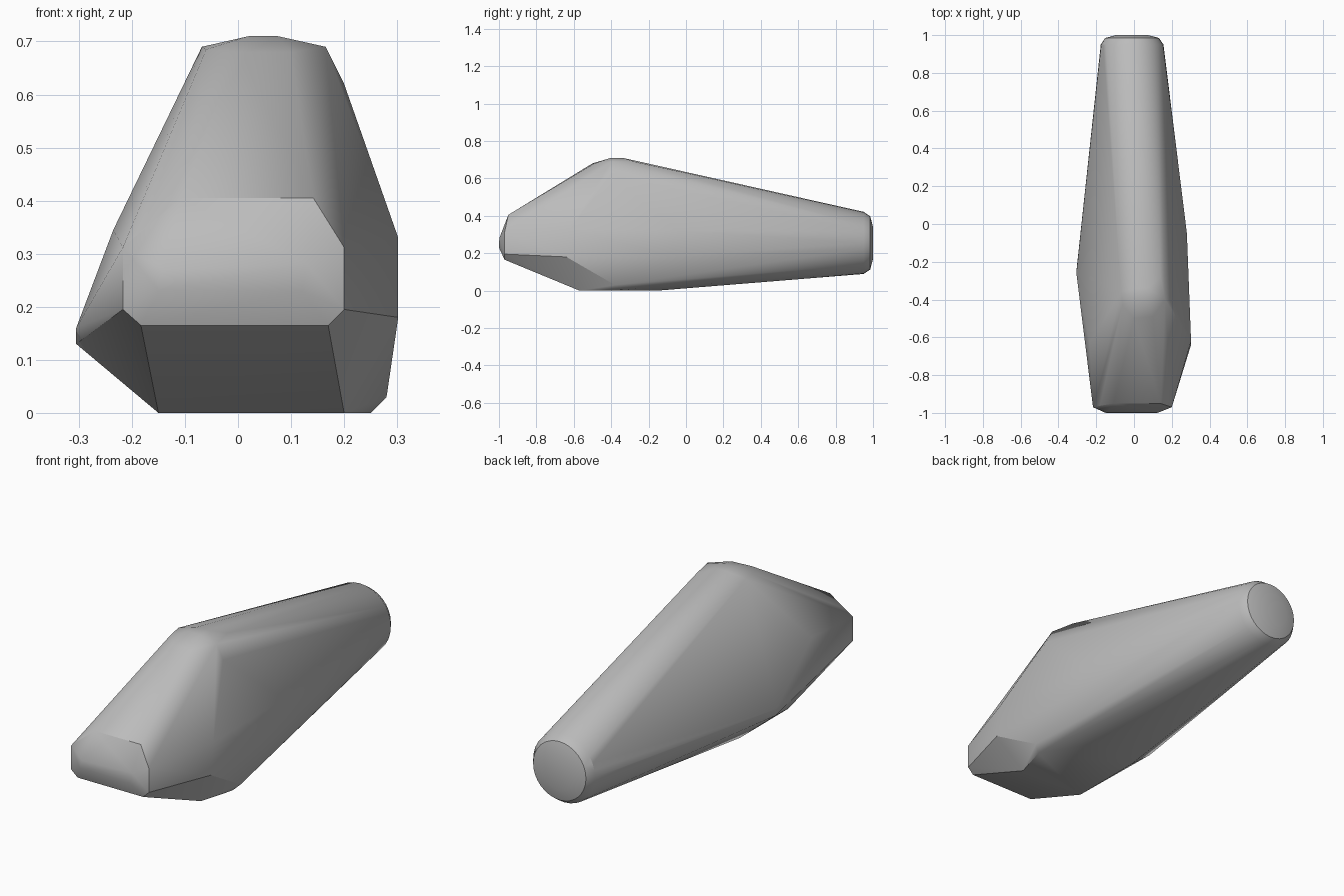
import bpy, bmesh
from math import cos, sin, pi, radians

cube = bpy.data.objects.get("Cube")
if cube:
    bpy.data.objects.remove(cube)

mat = bpy.data.materials.new("plain grey")
mat.use_nodes = True
grey = (0.5, 0.5, 0.5, 1)
mat.diffuse_color = grey
mat.node_tree.nodes["Principled BSDF"].inputs["Base Color"].default_value = grey


def ring(y, radius, sides=32):
    """Round section of the handle."""
    return [(-0.01 + radius * cos(2 * pi * i / sides), y,
             0.255 + radius * sin(2 * pi * i / sides)) for i in range(sides)]


# Rounded handle end
points = ring(0.95, 0.166) + ring(0.985, 0.142) + ring(1.0, 0.085)

# Blunt nose: chamfered rim and the raised front face
points += [(-0.107, -0.95, 0.405), (0.142, -0.95, 0.405),
           (-0.18, -0.962, 0.345), (0.168, -0.962, 0.345),
           (-0.217, -0.97, 0.312), (0.2, -0.97, 0.312),
           (-0.217, -0.97, 0.195), (0.2, -0.97, 0.195),
           (-0.183, -0.97, 0.165), (0.17, -0.97, 0.165),
           (-0.15, -1, 0.232), (0.12, -1, 0.23),
           (-0.14, -0.998, 0.27), (0.13, -0.998, 0.28)]

# Rounded crown
points += [(0.02, -0.4, 0.71), (0.075, -0.4, 0.71),
           (0.02, -0.34, 0.71), (0.075, -0.34, 0.71),
           (-0.068, -0.36, 0.69), (-0.06, -0.43, 0.685),
           (0, -0.5, 0.68), (0.1, -0.49, 0.68),
           (0.165, -0.4, 0.69), (0.14, -0.28, 0.69), (0.2, -0.4, 0.62)]

# Left flank
points += [(0.302, -0.62, 0.33), (0.302, -0.64, 0.18),
           (0.28, -0.05, 0.32), (0.28, -0.08, 0.18), (0.28, -0.38, 0.03)]

# Right flank
points += [(-0.235, -0.63, 0.345), (-0.305, -0.26, 0.16), (-0.305, -0.25, 0.13)]

# Flat underside
points += [(-0.15, -0.57, 0), (0.2, -0.57, 0), (0.25, -0.4, 0),
           (0.1, -0.15, 0), (-0.15, -0.2, 0)]

# Wrap the sections in one convex skin
bm = bmesh.new()
for p in points:
    bm.verts.new(p)
hull = bmesh.ops.convex_hull(bm, input=bm.verts[:])
loose = {v for v in hull["geom_interior"] + hull["geom_unused"]
         if isinstance(v, bmesh.types.BMVert)}
bmesh.ops.delete(bm, geom=list(loose), context="VERTS")
bmesh.ops.dissolve_limit(bm, angle_limit=radians(1), verts=bm.verts[:], edges=bm.edges[:])
bmesh.ops.recalc_face_normals(bm, faces=bm.faces[:])
mesh = bpy.data.meshes.new("tapered_body")
bm.to_mesh(mesh)
bm.free()
mesh.materials.append(mat)

body = bpy.data.objects.new("tapered_body", mesh)
bpy.context.collection.objects.link(body)
bpy.ops.object.select_all(action="DESELECT")
body.select_set(True)
bpy.context.view_layer.objects.active = body
bpy.ops.object.shade_smooth_by_angle(angle=radians(30))
